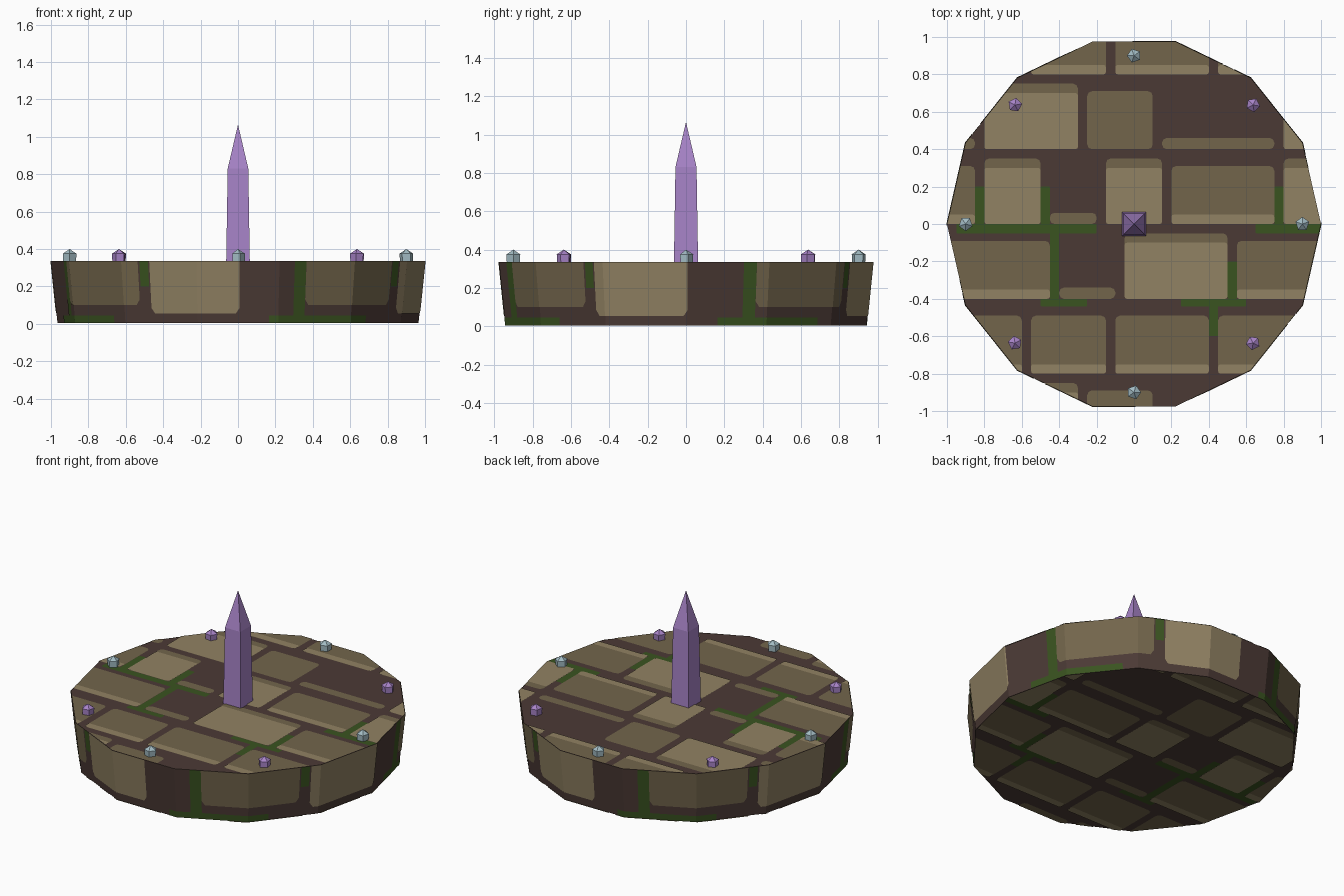
import bpy
import bmesh
from math import cos, sin, pi, radians, sqrt
from mathutils import Vector

cube = bpy.data.objects.get("Cube")
if cube:
    bpy.data.objects.remove(cube, do_unlink=True)

SIDES = 14
STEP = 2 * pi / SIDES
LAYER = 0.0015            # thickness of one painted layer
TOP, BOTTOM = 0.335, 3 * LAYER
R_TOP, R_BOTTOM = 1.0, 0.965
TILE = 1.6                # repeat distance of the paving


def material(name, hexa):
    srgb = [int(hexa[i:i + 2], 16) / 255 for i in (0, 2, 4)]
    rgb = [c / 12.92 if c <= 0.04045 else ((c + 0.055) / 1.055) ** 2.4 for c in srgb]
    m = bpy.data.materials.new(name)
    m.use_nodes = True
    m.diffuse_color = (*rgb, 1)
    m.node_tree.nodes["Principled BSDF"].inputs["Base Color"].default_value = (*rgb, 1)
    return m


mortar = material("brown mortar", "4b3a35")
dark = material("dark tan stone", "72654b")
light = material("light tan stone", "918263")
moss = material("green moss", "3a5320")
violet = material("violet crystal", "a884c8")
ice = material("pale blue crystal", "a3bcc4")


def finish(bm, name, mat):
    mesh = bpy.data.meshes.new(name)
    bm.to_mesh(mesh)
    bm.free()
    mesh.materials.append(mat)
    ob = bpy.data.objects.new(name, mesh)
    bpy.context.collection.objects.link(ob)
    return ob


def stacked(name, mat, sides, rings, apex=None, phase=0.0, at=(0, 0)):
    """Faceted solid from (radius, z) rings, closed by a cap or an apex."""
    bm = bmesh.new()
    loops = []
    for r, z in rings:
        loops.append([bm.verts.new((at[0] + r * cos(phase + k * 2 * pi / sides),
                                    at[1] + r * sin(phase + k * 2 * pi / sides), z))
                      for k in range(sides)])
    for low, high in zip(loops, loops[1:]):
        for k in range(sides):
            n = (k + 1) % sides
            bm.faces.new((low[k], low[n], high[n], high[k]))
    bm.faces.new(loops[0][::-1])
    if apex is None:
        bm.faces.new(loops[-1])
    else:
        tip = bm.verts.new((*at, apex))
        for k in range(sides):
            bm.faces.new((loops[-1][k], loops[-1][(k + 1) % sides], tip))
    return finish(bm, name, mat)


def rounded(x0, x1, y0, y1, r):
    """Outline of a rectangle with rounded corners, counterclockwise."""
    pts = []
    corners = ((x1 - r, y1 - r), (x0 + r, y1 - r), (x0 + r, y0 + r), (x1 - r, y0 + r))
    for q, (cx, cy) in enumerate(corners):
        for s in range(3):
            a = (q + s / 2) * pi / 2
            pts.append((cx + r * cos(a), cy + r * sin(a)))
    return pts


def flat_plates(name, mat, rects, z, radius, r, flip):
    """Thin plates on a horizontal face, trimmed to the slab outline."""
    bm = bmesh.new()
    for rect in rects:
        pts = rounded(*rect, r)
        bm.faces.new([bm.verts.new((x, y, z)) for x, y in (pts[::-1] if flip else pts)])
    for k in range(SIDES):
        out = Vector((cos((k + 0.5) * STEP), sin((k + 0.5) * STEP), 0))
        bmesh.ops.bisect_plane(bm, geom=bm.verts[:] + bm.edges[:] + bm.faces[:],
                               plane_co=out * radius * cos(STEP / 2), plane_no=out,
                               clear_outer=True)
    finish(bm, name, mat)


def rim_point(a, z, lift):
    t = z / TOP
    apothem = (R_BOTTOM + (R_TOP - R_BOTTOM) * t) * cos(STEP / 2) + lift
    r = apothem / cos(a % STEP - STEP / 2)
    return (r * cos(a), r * sin(a), z)


def rim_plates(name, mat, spans, lift):
    """Plates wrapped on the sloped rim, repeated on each quarter."""
    bm = bmesh.new()
    for quarter in range(4):
        for a0, a1, z0, z1, chamfer in spans:
            a0r, a1r = (radians(a + 90 * quarter) for a in (a0, a1))
            inset = chamfer * 0.7
            cuts = {a0r, a1r, a0r + inset, a1r - inset}
            cuts |= {k * STEP for k in range(2 * SIDES) if a0r < k * STEP < a1r}
            cols = []
            for a in sorted(cuts):
                edge = min(a - a0r, a1r - a)
                rise = max(0, chamfer - edge / 0.7) if chamfer else 0
                cols.append((bm.verts.new(rim_point(a, z0 + rise, lift)),
                             bm.verts.new(rim_point(a, z1, lift))))
            for (lo, hi), (lo2, hi2) in zip(cols, cols[1:]):
                bm.faces.new((lo, lo2, hi2, hi))
    finish(bm, name, mat)


# Slab
stacked("stone_slab", mortar, SIDES, [(R_BOTTOM, BOTTOM), (R_TOP, TOP)])

# Paving courses: start y, then (x0, x1, stone height, height of lit part)
courses = [
    (-0.8, [(-.55, -.15, .31, .05), (-.1, .4, .31, .05), (.45, 1, .31, .05)]),
    (-0.4, [(-.4, -.1, .06, 0), (-.05, .5, .35, .3), (.55, 1.15, .31, .05)]),
    (0.0, [(-.8, -.5, .35, .3), (-.45, -.2, .06, 0), (-.15, .15, .35, .3),
           (.2, .75, .31, .05)]),
    (0.4, [(-.8, -.3, .35, .3), (-.25, .1, .31, 0), (.15, .75, .06, 0)]),
]
stones, faces_lit = [], []
for y, row in courses:
    for x0, x1, h, lit in row:
        for dx in (-TILE, 0, TILE):
            for dy in (-TILE, 0, TILE):
                stones.append((x0 + dx, x1 + dx, y + dy, y + dy + h))
                if lit:
                    faces_lit.append((x0 + dx, x1 + dx, y + dy, y + dy + lit))

# Moss in the joints
joints = [(.65, 1.4, -.05, 0), (-.95, -.2, -.05, 0), (.75, .8, 0, .2), (-.85, -.8, 0, .2),
          (-.5, -.45, 0, .2), (-.45, -.4, -.4, -.05), (-.5, -.25, -.44, -.4),
          (.25, .6, -.44, -.4), (.5, .55, -.4, -.2), (.4, .45, -.6, -.44)]

for side, z, sign, radius in (("top", TOP, 1, R_TOP), ("bottom", BOTTOM, -1, R_BOTTOM)):
    sets = (("moss", moss, joints, .005), ("stones", dark, stones, .025),
            ("stone_faces", light, faces_lit, .012))
    for n, (label, mat, rects, r) in enumerate(sets, 1):
        flat_plates(f"{side}_{label}", mat, rects, z + sign * n * LAYER, radius, r, sign < 0)

# Rim stones and moss: (start angle, end angle, low z, high z, corner cut)
rim_plates("rim_moss", moss, [(18, 22, .04, TOP, 0), (10, 46, BOTTOM, .045, 0),
                              (57.5, 60.5, .2, TOP, 0)], LAYER)
rim_plates("rim_dark_stones", dark, [(22, 57, .1, TOP, .03)], 2 * LAYER)
rim_plates("rim_light_stones", light, [(61, 90.5, .055, TOP, .03)], 2 * LAYER)

# Central spire
stacked("crystal_spire", violet, 4,
        [(.063 * sqrt(2), TOP), (.055 * sqrt(2), .83)], 1.065, pi / 4)

# Ring of small gems, alternating colours
for k in range(8):
    a = k * pi / 4
    stacked(f"rim_gem_{k + 1}", violet if k % 2 else ice, 5,
            [(.036, TOP), (.038, .375)], .4, a + pi / 10, (.9 * cos(a), .9 * sin(a)))
